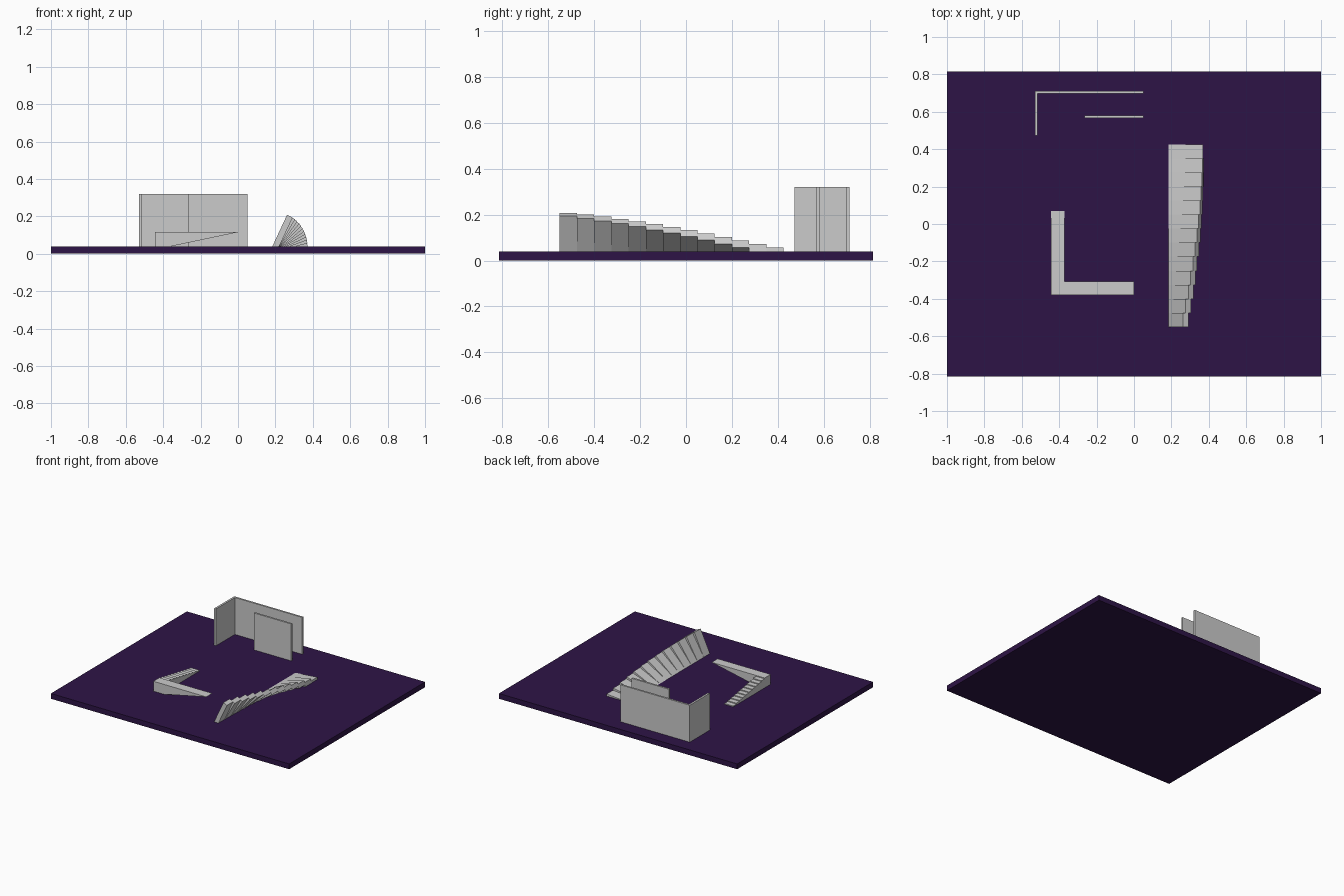
import bpy
import math
from mathutils import Matrix, Vector

if "Cube" in bpy.data.objects:
    bpy.data.objects.remove(bpy.data.objects["Cube"])

FLOOR = 0.04  # top of the base slab


def prism(name, outline, origin, u, v, depth):
    """Solid from a 2D outline (axes u, v) pushed along the depth vector."""
    o, u, v, d = Vector(origin), Vector(u), Vector(v), Vector(depth)
    ring = [o + u * a + v * b for a, b in outline]
    n = len(ring)
    verts = ring + [p + d for p in ring]
    faces = [list(range(n)), list(range(2 * n - 1, n - 1, -1))]
    faces += [[i, i + n, (i + 1) % n + n, (i + 1) % n] for i in range(n)]
    if u.cross(v).dot(d) < 0:  # keep normals pointing outwards
        faces = [f[::-1] for f in faces]
    mesh = bpy.data.meshes.new(name)
    # the base winding faces along u x v, so flip to point away from the depth
    mesh.from_pydata(verts, [], [f[::-1] for f in faces])
    obj = bpy.data.objects.new(name, mesh)
    bpy.context.collection.objects.link(obj)
    return obj


def box(name, x, y, z):
    w, d, h = x[1] - x[0], y[1] - y[0], z[1] - z[0]
    return prism(name, [(0, 0), (w, 0), (w, d), (0, d)], (x[0], y[0], z[0]),
                 (1, 0, 0), (0, 1, 0), (0, 0, h))


# Base slab
base = box("base_slab", (-1, 1), (-0.815, 0.815), (0, FLOOR))
purple = bpy.data.materials.new("dark_purple")
purple.diffuse_color = (0.027, 0.007, 0.061, 1)
purple.use_nodes = True
purple.node_tree.nodes["Principled BSDF"].inputs["Base Color"].default_value = purple.diffuse_color
base.data.materials.append(purple)

# Thin standing walls
WALL_Z = (FLOOR, 0.32)
box("back_wall", (-0.53, 0.05), (0.698, 0.712), WALL_Z)
box("side_wall", (-0.53, -0.515), (0.472, 0.698), WALL_Z)
box("inner_wall", (-0.264, 0.05), (0.567, 0.581), WALL_Z)

# Raised walkway: flat top, underside sloping up to a free tip
TOP = 0.115
prism("cantilever_walkway",
      [(-0.445, FLOOR), (-0.357, FLOOR), (0, TOP), (-0.445, TOP)],
      (0, -0.38, 0), (1, 0, 0), (0, 0, 1), (0, 0.072, 0))

# Low stair rising to the walkway corner
STEPS, Y_LOW, Y_HIGH = 10, 0.07, -0.308
run = (Y_LOW - Y_HIGH) / STEPS
rise = (TOP - FLOOR) / (STEPS + 1)
profile = [(Y_HIGH, FLOOR), (Y_LOW, FLOOR)]
for i in range(STEPS):
    z = FLOOR + rise * (i + 1)
    profile += [(Y_LOW - run * i, z), (Y_LOW - run * (i + 1), z)]
prism("low_stair", profile, (-0.445, 0, 0), (0, 1, 0), (0, 0, 1), (0.073, 0, 0))

# Twisting row of planks, each tilted five degrees flatter than the last
COUNT, Y0, STEP = 13, -0.55, 0.975 / 13
for i in range(COUNT):
    a = math.radians(65 - 5 * i)
    along = Vector((math.cos(a), 0, math.sin(a)))
    under = Vector((math.sin(a), 0, -math.cos(a)))
    prism(f"twisted_plank_{i + 1}",
          [(0, 0), (0.185, 0), (0.185, 0.033), (0, 0.033)],
          (0.184, Y0 + STEP * i, FLOOR), along, under, (0, STEP, 0))
